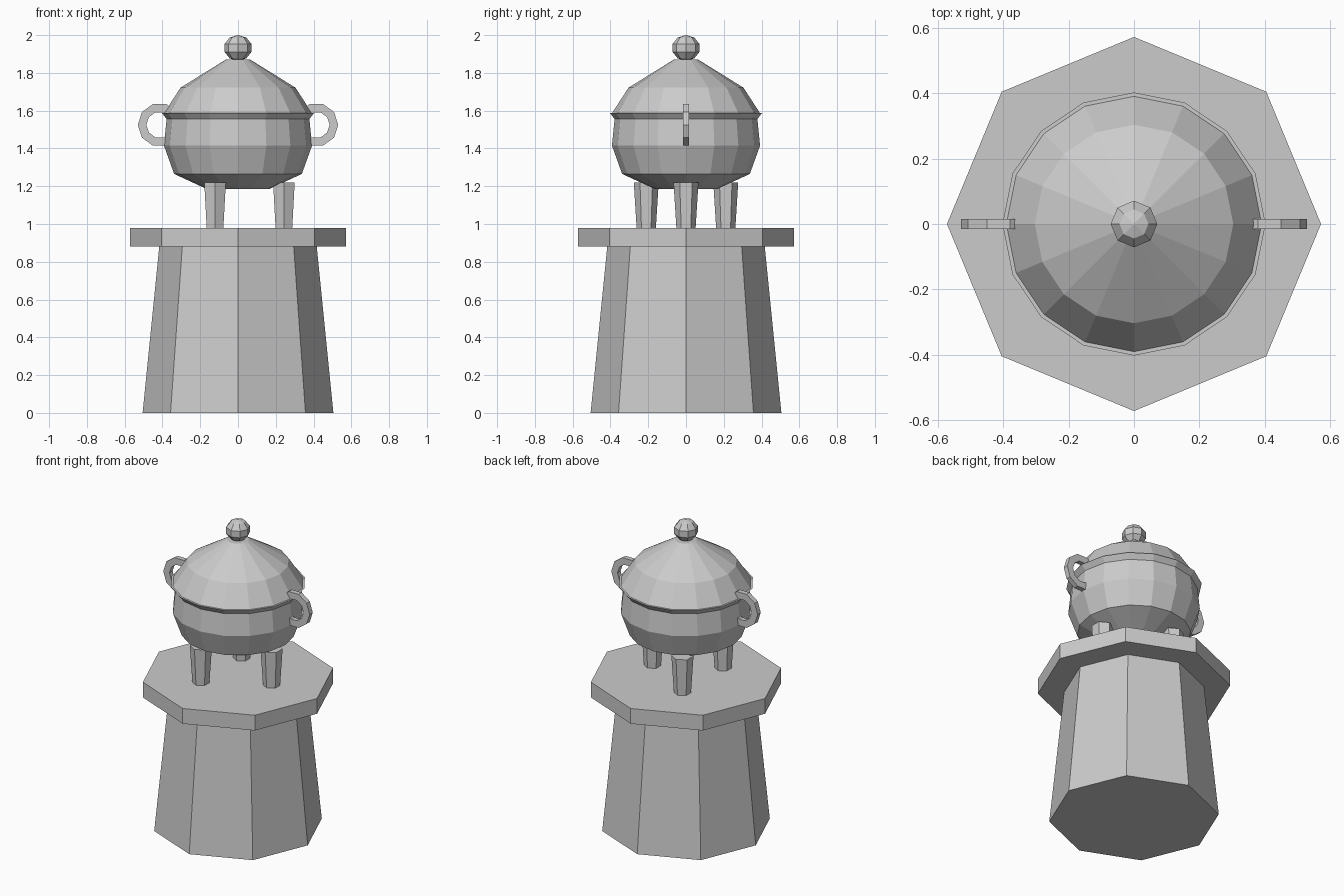
import bpy, math

cube = bpy.data.objects.get("Cube")
if cube:
    bpy.data.objects.remove(cube, do_unlink=True)

GREY = (0.6, 0.6, 0.6, 1)
stone = bpy.data.materials.new("pale_grey")
stone.use_nodes = True
stone.diffuse_color = GREY
stone.node_tree.nodes["Principled BSDF"].inputs["Base Color"].default_value = GREY


def make(name, verts, faces):
    mesh = bpy.data.meshes.new(name)
    mesh.from_pydata(verts, [], faces)
    mesh.materials.append(stone)
    obj = bpy.data.objects.new(name, mesh)
    bpy.context.collection.objects.link(obj)
    return obj


def lathe(name, profile, sides, centre=(0, 0), turn=0):
    """Turn (radius, z) points, listed from the bottom up, into a capped solid."""
    verts, faces = [], []
    for r, z in profile:
        for i in range(sides):
            a = turn + math.tau * i / sides
            verts.append((centre[0] + r * math.cos(a), centre[1] + r * math.sin(a), z))
    for k in range(len(profile) - 1):
        for i in range(sides):
            j = (i + 1) % sides
            lo, hi = k * sides, (k + 1) * sides
            faces.append((lo + i, lo + j, hi + j, hi + i))
    faces.append(tuple(reversed(range(sides))))
    faces.append(tuple(range(len(verts) - sides, len(verts))))
    return make(name, verts, faces)


def ring(name, cx, cz, outer, inner, depth, sides):
    """Flat-sided ring of rectangular section standing in the XZ plane."""
    section = [(outer, -depth), (outer, depth), (inner, depth), (inner, -depth)]
    verts, faces = [], []
    for i in range(sides):
        a = math.tau * i / sides
        verts += [(cx + r * math.cos(a), y, cz + r * math.sin(a)) for r, y in section]
        n = (i + 1) % sides
        for k in range(4):
            m = (k + 1) % 4
            faces.append((i * 4 + k, i * 4 + m, n * 4 + m, n * 4 + k))
    return make(name, verts, faces)


# Octagonal pedestal and its slab
lathe("pedestal", [(0.505, 0), (0.417, 0.88)], 8)
lathe("pedestal_slab", [(0.573, 0.88), (0.573, 0.98)], 8)

# Three tapered feet
for i in range(3):
    a = math.tau * i / 3
    lathe(f"foot_{i + 1}", [(0.051, 0.98), (0.066, 1.22)], 6,
          (0.243 * math.cos(a), 0.243 * math.sin(a)), math.pi / 6)

# Bowl with flared rim
lathe("bowl", [(0.165, 1.185), (0.338, 1.265), (0.392, 1.415),
               (0.378, 1.555), (0.403, 1.588)], 16)

# Faceted lid
lathe("lid", [(0.391, 1.588), (0.304, 1.722), (0.065, 1.87)], 16)

# Round knob
levels = [math.radians(d) for d in (-88, -54, -18, 18, 54, 88)]
lathe("lid_knob", [(0.075 * math.cos(t), 1.932 + 0.068 * math.sin(t)) for t in levels], 8)

# Side handles
for side, sx in (("left", 1), ("right", -1)):
    ring(f"{side}_handle", sx * 0.415, 1.525, 0.1155, 0.07, 0.016, 10)
